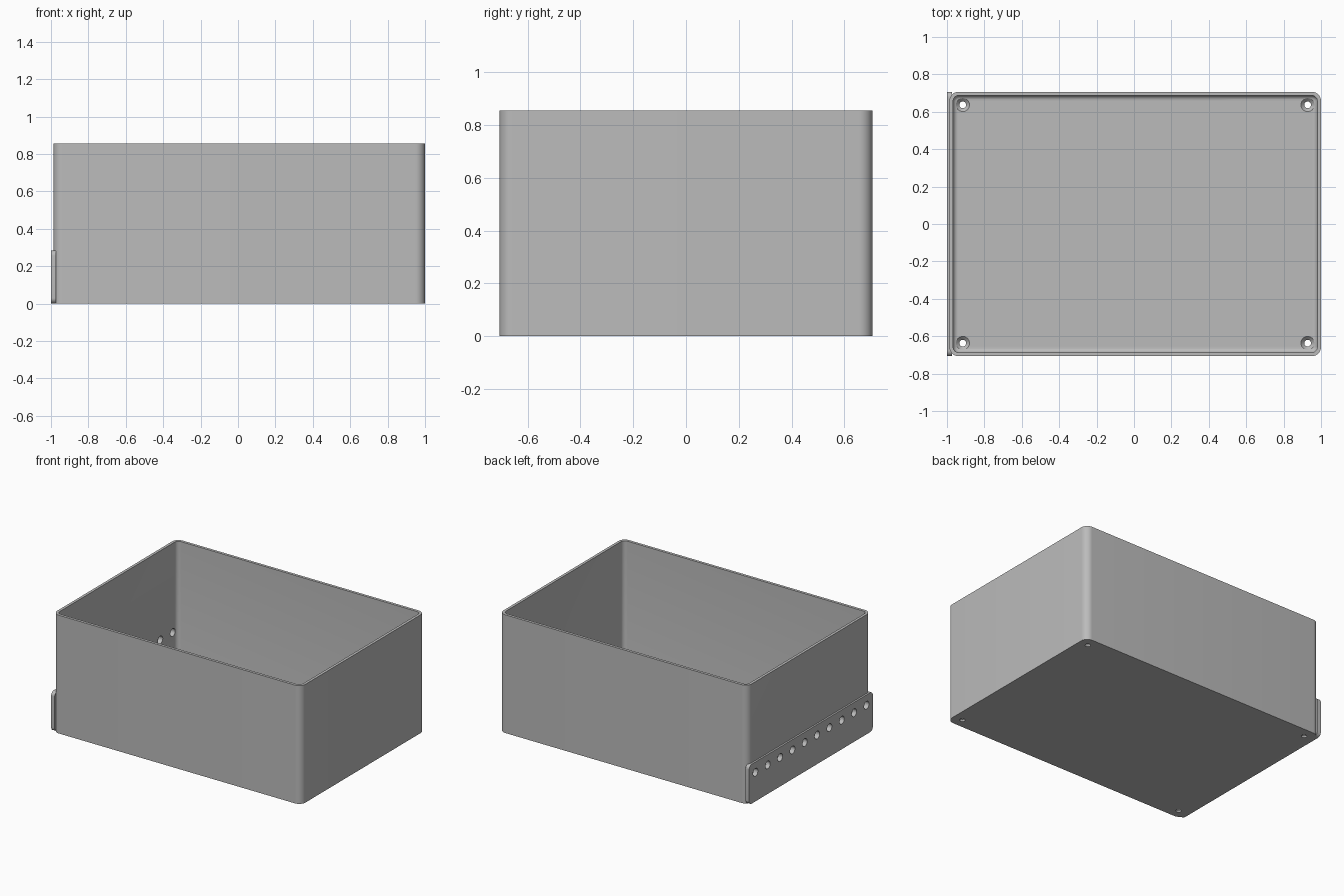
import bpy, bmesh, math
from mathutils import Vector, Matrix

cube = bpy.data.objects.get("Cube")
if cube:
    bpy.data.objects.remove(cube, do_unlink=True)

grey = bpy.data.materials.new("plain grey")
grey.use_nodes = True
COLOUR = (0.5, 0.5, 0.5, 1)
grey.diffuse_color = COLOUR
grey.node_tree.nodes["Principled BSDF"].inputs["Base Color"].default_value = COLOUR

CX, HX, HY, HEIGHT = 0.0065, 0.9935, 0.707, 0.855   # box centre and half sizes
WALL, FLOOR, CORNER, FILLET = 0.02, 0.03, 0.05, 0.025
SEG = 10


def rounded_rect(hx, hy, r):
    """Points of a rounded rectangle, anticlockwise."""
    pts = []
    for q, (sx, sy) in enumerate([(1, 1), (-1, 1), (-1, -1), (1, -1)]):
        for i in range(SEG + 1):
            a = math.pi / 2 * (q + i / SEG)
            pts.append((sx * (hx - r) + r * math.cos(a), sy * (hy - r) + r * math.sin(a)))
    return pts


def loft(name, rings):
    """Closed skin through a list of equal-length point rings."""
    bm = bmesh.new()
    loops = [[bm.verts.new(p) for p in ring] for ring in rings]
    for a, b in zip(loops, loops[1:]):
        for i in range(len(a)):
            j = (i + 1) % len(a)
            bm.faces.new((a[i], a[j], b[j], b[i]))
    bm.faces.new(reversed(loops[0]))
    bm.faces.new(loops[-1])
    bmesh.ops.recalc_face_normals(bm, faces=bm.faces)
    return to_object(name, bm)


def to_object(name, bm):
    mesh = bpy.data.meshes.new(name)
    bm.to_mesh(mesh)
    bm.free()
    mesh.materials.append(grey)
    obj = bpy.data.objects.new(name, mesh)
    bpy.context.collection.objects.link(obj)
    return obj


def activate(obj):
    bpy.ops.object.select_all(action='DESELECT')
    obj.select_set(True)
    bpy.context.view_layer.objects.active = obj


def cut(obj, cutter):
    activate(obj)
    mod = obj.modifiers.new("holes", 'BOOLEAN')
    mod.operation, mod.solver, mod.object = 'DIFFERENCE', 'EXACT', cutter
    bpy.ops.object.modifier_apply(modifier=mod.name)


# Open box: outside wall, rim, inside wall, rounded floor edge
def box_ring(inset, z):
    r = max(CORNER - inset, 0.004)
    return [(CX + x, y, z) for x, y in rounded_rect(HX - inset, HY - inset, r)]


rings = [box_ring(0, 0), box_ring(0, HEIGHT), box_ring(WALL, HEIGHT)]
for i in range(7):
    a = math.pi / 2 * i / 6
    rings.append(box_ring(WALL + FILLET * (1 - math.cos(a)), FLOOR + FILLET * (1 - math.sin(a))))
box = loft("open_box", rings)

# Mounting strip on the side wall
PLATE_H = 0.285
strip = loft("mounting_strip", [
    [(x, y, PLATE_H / 2 + z) for y, z in rounded_rect(HY, PLATE_H / 2, 0.03)]
    for x in (-1, -0.972)])

# Row of round holes through the strip and the wall
bm = bmesh.new()
turn = Matrix.Rotation(math.pi / 2, 4, 'Y')
for i in range(10):
    bmesh.ops.create_cone(bm, cap_ends=True, segments=24, radius1=0.028, radius2=0.028, depth=0.2,
                          matrix=Matrix.Translation((-0.98, (i - 4.5) * 0.141, 0.21)) @ turn)
row_cutter = to_object("row_hole_cutter", bm)

# Countersunk screw holes in the floor corners
profile = [(0.018, -0.05), (0.018, 0.012), (0.036, FLOOR), (0.036, 0.05)]
screw_cutters = []
for sx in (-1, 1):
    for sy in (-1, 1):
        centre = Vector((CX + sx * 0.922, sy * 0.637, 0))
        screw_cutters.append(loft("screw_hole_cutter", [
            [centre + Vector((r * math.cos(t * math.tau / 24), r * math.sin(t * math.tau / 24), z))
             for t in range(24)] for r, z in profile]))

cut(strip, row_cutter)
for cutter in [row_cutter] + screw_cutters:
    cut(box, cutter)
    bpy.data.objects.remove(cutter, do_unlink=True)

for obj in (box, strip):
    activate(obj)
    bpy.ops.object.shade_smooth_by_angle(angle=math.radians(30))
